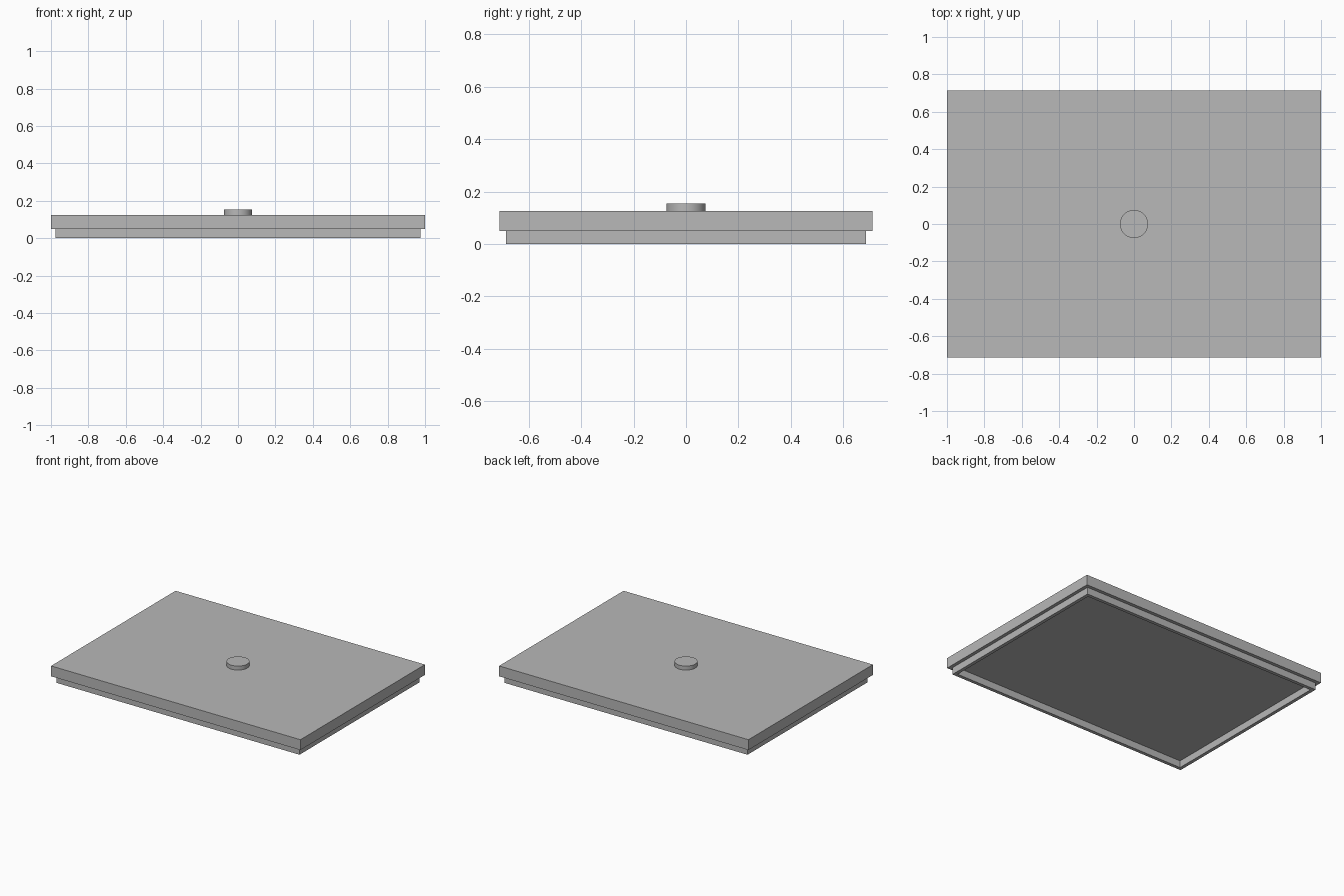
import bpy
import bmesh
from math import radians

cube = bpy.data.objects.get("Cube")
if cube:
    bpy.data.objects.remove(cube, do_unlink=True)

HALF_X, HALF_Y = 1.0, 0.713
LIP_Z, TOP_Z, KNOB_Z = 0.05, 0.125, 0.154
STEP = 0.0245  # overhang of the lid, and thickness of the lip

grey = bpy.data.materials.new("plain grey")
grey.use_nodes = True
colour = (0.48, 0.48, 0.48, 1)
grey.diffuse_color = colour
grey.node_tree.nodes["Principled BSDF"].inputs["Base Color"].default_value = colour


def finish(name, bm):
    bmesh.ops.recalc_face_normals(bm, faces=bm.faces)
    mesh = bpy.data.meshes.new(name)
    bm.to_mesh(mesh)
    bm.free()
    mesh.materials.append(grey)
    obj = bpy.data.objects.new(name, mesh)
    bpy.context.collection.objects.link(obj)
    return obj


def rectangle(bm, inset, z):
    x, y = HALF_X - inset, HALF_Y - inset
    return [bm.verts.new((sx * x, sy * y, z))
            for sx, sy in ((-1, -1), (1, -1), (1, 1), (-1, 1))]


# Lid panel with an overhang, a hanging lip and a hollow underside:
# rectangular loops run from the top, round the lip, to the recess
bm = bmesh.new()
profile = [(0, TOP_Z), (0, LIP_Z), (STEP, LIP_Z), (STEP, 0),
           (2 * STEP, 0), (2 * STEP, LIP_Z)]
loops = [rectangle(bm, inset, z) for inset, z in profile]
for upper, lower in zip(loops, loops[1:]):
    for i in range(4):
        j = (i + 1) % 4
        bm.faces.new((upper[i], lower[i], lower[j], upper[j]))
bm.faces.new(loops[0])
bm.faces.new(loops[-1])
finish("lid_panel", bm)

# Round knob
bm = bmesh.new()
bmesh.ops.create_cone(bm, cap_ends=True, segments=64, radius1=0.075,
                      radius2=0.075, depth=KNOB_Z - TOP_Z)
bmesh.ops.translate(bm, verts=bm.verts, vec=(0, 0, (KNOB_Z + TOP_Z) / 2))
knob = finish("knob", bm)
bpy.ops.object.select_all(action="DESELECT")
knob.select_set(True)
bpy.context.view_layer.objects.active = knob
bpy.ops.object.shade_smooth_by_angle(angle=radians(30))
